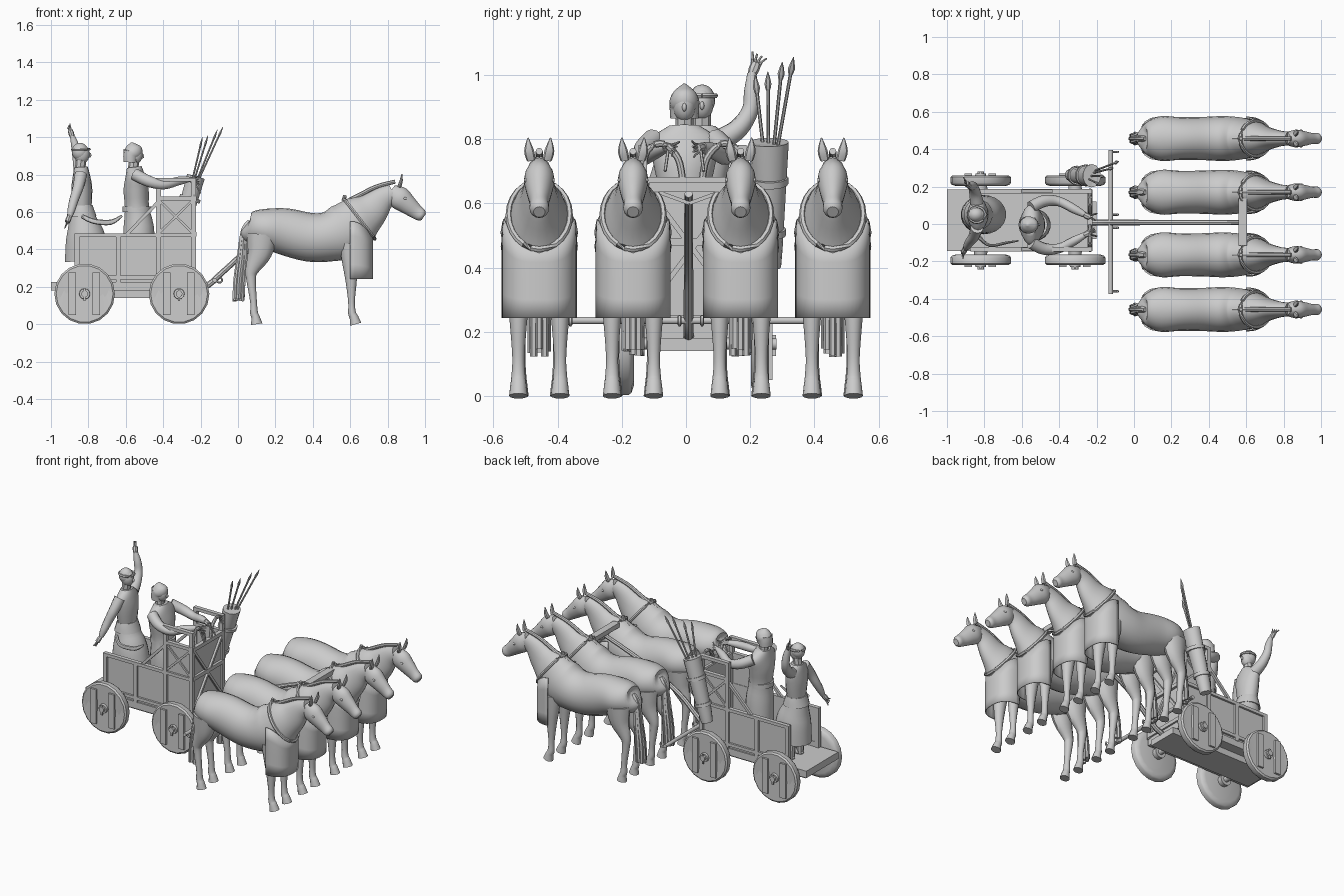
import bpy, bmesh, math, random
from mathutils import Vector as V
random.seed(4)
YC = 0.02  # wagon centre line


def finish(name, bm):
    bmesh.ops.recalc_face_normals(bm, faces=bm.faces)
    me = bpy.data.meshes.new(name)
    bm.to_mesh(me)
    bm.free()
    ob = bpy.data.objects.new(name, me)
    bpy.context.collection.objects.link(ob)
    return ob


def loft(name, rings, n=14, steps=4, turn=0.0):
    """Skin over rings (x, y, z, half width, half depth), smoothed along the path."""
    R, pts = [tuple(r) for r in rings], []
    for i in range(len(R) - 1):
        a, b, c, d = R[max(i - 1, 0)], R[i], R[i + 1], R[min(i + 2, len(R) - 1)]
        for k in range(steps):
            t = k / steps
            pts.append([q + 0.5 * t * (r - p + t * (2*p - 5*q + 4*r - s + t * (3*(q - r) + s - p)))
                        for p, q, r, s in zip(a, b, c, d)])
    pts.append(list(R[-1]))
    bm, prev = bmesh.new(), None
    for i, p in enumerate(pts):
        t = (V(pts[min(i + 1, len(pts) - 1)][:3]) - V(pts[max(i - 1, 0)][:3])).normalized()
        ref = V((0, 1, 0)) if abs(t.y) < 0.9 else V((1, 0, 0))
        side = (ref - t * ref.dot(t)).normalized()
        up = t.cross(side)
        ring = []
        for k in range(n):
            a = math.tau * k / n + turn
            ring.append(bm.verts.new(V(p[:3]) + side * p[3] * math.cos(a) + up * p[4] * math.sin(a)))
        if prev:
            for k in range(n):
                bm.faces.new((prev[k], prev[(k + 1) % n], ring[(k + 1) % n], ring[k]))
        else:
            bm.faces.new(ring[::-1])
        prev = ring
    bm.faces.new(prev)
    return finish(name, bm)


def tube(name, pts, r, r2=None, n=8, steps=4):
    m, r2 = len(pts) - 1, r if r2 is None else r2
    return loft(name, [(*p, r + (r2 - r) * i / m, r + (r2 - r) * i / m) for i, p in enumerate(pts)], n, steps)


def beam(name, p, q, r):
    return loft(name, [(*p, r, r), (*q, r, r)], 4, 1, math.pi / 4)


def box(name, x0, x1, y0, y1, z0, z1):
    bm = bmesh.new()
    bmesh.ops.create_cube(bm, size=1)
    for v in bm.verts:
        v.co = ((x0 + x1) / 2 + v.co.x * (x1 - x0), (y0 + y1) / 2 + v.co.y * (y1 - y0),
                (z0 + z1) / 2 + v.co.z * (z1 - z0))
    return finish(name, bm)


def ball(name, c, sx, sy, sz):
    bm = bmesh.new()
    bmesh.ops.create_uvsphere(bm, u_segments=18, v_segments=12, radius=1)
    for v in bm.verts:
        v.co = V(c) + V((v.co.x * sx, v.co.y * sy, v.co.z * sz))
    return finish(name, bm)


def hand(name, p, d):
    p, d = V(p), V(d).normalized()
    side = d.cross(V((1, 0.3, 0))).normalized()
    loft(name + "_palm", [(*p, .013, .012), (*(p + d * .02), .017, .015), (*(p + d * .04), .014, .014)], 8)
    for k in range(-2, 2):
        b = p + d * .033 + side * (k + .5) * .008
        tube(name + "_finger", [b, b + d * .02 + side * k * .003, b + d * .036 + side * (k + .5) * .009],
             .005, .003, 6, 2)


def horse(y):
    def side_loft(name, rows, oy=0, n=16):
        return loft(name, [(x, y + oy, z, w, d) for x, z, w, d in rows], n)
    side_loft("horse_body", [(.04, .525, .025, .03), (.06, .515, .08, .08), (.14, .512, .119, .105),
              (.25, .495, .114, .125), (.38, .465, .116, .13), (.48, .467, .12, .133), (.575, .50, .112, .15),
              (.65, .563, .09, .128), (.715, .612, .06, .095), (.775, .67, .043, .066), (.83, .70, .036, .05)], 0, 20)
    side_loft("horse_head", [(.815, .71, .03, .04), (.86, .677, .047, .062), (.905, .64, .041, .052),
              (.95, .603, .03, .04), (.98, .582, .03, .033), (.993, .573, .018, .02)])
    tube("mane", [(.53, y, .628), (.64, y, .685), (.74, y, .735), (.84, y, .762)], .013, .011)
    for s in (-1, 1):
        side_loft("hind_leg", [(.13, .48, .055, .085), (.115, .38, .045, .065), (.075, .29, .028, .036),
                  (.07, .24, .022, .026), (.083, .12, .019, .018), (.086, .06, .022, .021),
                  (.094, .035, .025, .023), (.10, 0, .029, .031)], s * .062, 12)
        side_loft("front_leg", [(.60, .43, .045, .06), (.60, .33, .037, .043), (.605, .23, .027, .03),
                  (.607, .12, .019, .018), (.61, .06, .022, .021), (.62, .035, .025, .024),
                  (.63, 0, .029, .031)], s * .065, 12)
        loft("ear", [(.862, y + s * .025, .735, .014, .01), (.872, y + s * .032, .765, .015, .009),
                     (.876, y + s * .035, .804, .002, .002)], 8)
        ball("eye", (.893, y + s * .042, .672), .009, .006, .007)
    # tail of loose strands
    for k in range(8):
        a = math.tau * k / 8
        dx, dy, e = .022 * math.cos(a), .024 * math.sin(a), random.uniform(.12, .15)
        tube("tail_strand", [(.06, y, .55), (.035 + dx * .4, y + dy * .4, .50), (.022 + dx * .8, y + dy * .8, .36),
             (.008 + dx, y + dy, .24), (.003 + dx, y + dy, e)], .013, .012, 6, 3)
    # chest cloth hanging from the neck strap
    bm, rows = bmesh.new(), []
    for i in range(25):
        a = (i / 12 - 1) * math.pi / 2
        c, s = math.cos(a), math.sin(a)
        top = .475 + .075 * abs(s) ** 3
        x, w = .60 + .122 * abs(c) ** .8, .117 * math.copysign(abs(s) ** .8, s)
        rows.append([bm.verts.new((x, y + w * (1 - .03 * (j == 4)), .242 + (top - .242) * j / 4)) for j in range(5)])
    for p, q in zip(rows, rows[1:]):
        for j in range(4):
            bm.faces.new((p[j], q[j], q[j + 1], p[j + 1]))
    finish("chest_cloth", bm).modifiers.new("thickness", "SOLIDIFY").thickness = .006
    ring = []
    for k in range(25):
        a = math.tau * k / 24
        ring.append((.65 - .082 * math.cos(a), y + .095 * math.sin(a), .563 + .106 * math.cos(a)))
    tube("neck_strap", ring, .010, None, 6, 1)
    tube("strap_ring", [(.565, y, .66), (.572, y, .69)], .012, .009)


for hy in (.457, .17, -.165, -.457):
    horse(hy)

# wagon bed, floor and rear step
box("floor", -1.0, -.23, YC - .165, YC + .165, .18, .225)
box("centre_beam", -.95, -.2, YC - .10, YC + .10, .14, .18)
box("front_panel", -.25, -.238, YC - .16, YC + .16, .22, .68)
for z in (.24, .48, .67):
    box("front_rail", -.24, -.222, YC - .165, YC + .165, z - .012, z + .012)
for s in (-1, 1):
    yo, yi = YC + s * .155, YC + s * .145
    box("side_panel", -.865, -.24, min(yo, yi), max(yo, yi), .22, .47)
    box("upper_side_panel", -.43, -.24, min(yo, yi), max(yo, yi), .47, .68)
    beam("diagonal_front", (-.232, YC - s * .15, .26), (-.232, YC + s * .15, .66), .011)
    yo = YC + s * .155
    for x, z in ((-.86, .48), (-.64, .48), (-.425, .78), (-.238, .78)):
        box("side_post", x - .013, x + .013, yo - .013, yo + .013, .22, z)
    for x0, z in ((-.873, .25), (-.873, .475), (-.438, .672), (-.438, .772)):
        box("side_rail", x0, -.225, yo - .013, yo + .013, z - .01, z + .01)
    beam("brace", (-.60, yo, .475), (-.43, yo, .65), .012)
    yp = YC + s * .157
    beam("cross_brace", (-.42, yp, .49), (-.245, yp, .66), .009)
    beam("cross_brace", (-.42, yp, .66), (-.245, yp, .49), .009)
    # rein hoops above the front panel
    tube("rein_hoop", [(-.235, YC + s * h, z) for h, z in
         ((.03, .67), (.045, .74), (.09, .785), (.14, .765), (.16, .68))], .011)
    # solid wheels with two battens, hub and linch pin
    for wx in (-.82, -.315):
        def at(o):
            return YC + s * o
        loft("wheel", [(wx, at(o), .162, r, r) for o, r in
             ((.182, .13), (.19, .155), (.20, .162), (.23, .162), (.238, .152), (.232, .11))], 18, 1)
        for bx in (-.067, .063):
            box("wheel_batten", wx + bx - .02, wx + bx + .02, min(at(.22), at(.25)), max(at(.22), at(.25)), .05, .275)
        tube("hub", [(wx, at(.15), .162), (wx, at(.25), .162)], .038, .028, 12, 1)
        tube("axle_end", [(wx, at(0), .162), (wx, at(.262), .162)], .018, None, 10, 1)
        beam("linch_pin", (wx, at(.255), .125), (wx, at(.255), .19), .007)

# draught pole, yoke and cross bar with hooks
tube("pole", [(-.45, .008, .165), (-.2, .008, .19), (-.08, .008, .28), (.05, .008, .39), (.3, .008, .52),
              (.6, .008, .63)], .017, .013, 8)
box("yoke", .56, .605, -.115, .135, .635, .665)
for s in (-1, 1):
    beam("yoke_brace", (.59, .01, .60), (.59, .01 + s * .11, .64), .008)
tube("cross_bar", [(-.125, -.375, .235), (-.125, .395, .235)], .012, None, 10, 1)
for hy in (-.36, -.02, .05, .385):
    tube("hook", [(-.125, hy, .235), (-.10, hy, .222), (-.085, hy, .232), (-.09, hy, .248)], .006, None, 6)

# quiver and javelins
loft("quiver", [(-.335, .262, .40, .034, .036), (-.32, .261, .46, .04, .042), (-.225, .258, .79, .062, .05),
                (-.226, .258, .785, .052, .042), (-.235, .258, .75, .048, .04)], 14, 1)
for k, (x, z) in ((.25, (-.308, .50)), (.75, (-.26, .66))):
    tube("quiver_band", [(x, .26, z), (x + .006, .26, z + .02)], .048 + .014 * k, None, 14, 1)
for tip in ((-.19, .215, 1.0), (-.16, .255, 1.01), (-.11, .30, 1.04), (-.08, .335, 1.055)):
    b, t = V((-.28, .258, .62)), V(tip)
    d = (t - b).normalized()
    tube("javelin_shaft", [b, t - d * .06], .0055, None, 6, 1)
    loft("javelin_head", [(*(t - d * .065), .004, .004), (*(t - d * .04), .011, .007), (*t, .001, .001)], 6, 2)


def head(name, x, y, z):
    ball(name + "_head", (x, y, z), .042, .036, .052)
    ball(name + "_nose", (x + .042, y, z - .006), .009, .007, .013)
    tube(name + "_neck", [(x - .01, y, z - .09), (x - .004, y, z - .03)], .028)


# driver: robe, helmet, arms reaching to the reins
dy = -.005
loft("driver_robe", [(-.54, dy, .23, .08, .075), (-.53, dy, .48, .085, .085), (-.54, dy, .62, .078, .066),
     (-.545, dy, .72, .096, .068), (-.55, dy, .795, .108, .052), (-.555, dy, .84, .05, .04)], 18)
tube("driver_belt", [(-.54, dy, .60), (-.54, dy, .63)], .078, None, 16, 1)
head("driver", -.552, dy, .905)
loft("helmet", [(-.575, dy, .865, .044, .038), (-.572, dy, .90, .046, .042), (-.562, dy, .925, .045, .052),
     (-.566, dy, .95, .031, .036), (-.57, dy, .972, .004, .004)], 16)
for s in (-1, 1):
    loft("driver_arm", [(-.55, dy + s * .095, .80, .034, .034), (-.48, dy + s * .128, .765, .032, .032),
         (-.40, dy + s * .125, .745, .026, .026), (-.32, dy + s * .085, .765, .024, .024),
         (-.265, dy + s * .055, .775, .016, .016)], 10)
    hand("driver_hand", (-.27, dy + s * .057, .775), (1, -s * .5, -.1))
    tube("rein", [(-.24, dy + s * .05, .77), (-.2, dy + s * .06, .70)], .005, None, 6)

# warrior: skirt, torso, wreath, one raised arm
wy = .05
loft("warrior_skirt", [(-.805, wy, .34, .105, .122), (-.815, wy, .47, .098, .105), (-.83, wy, .56, .078, .075),
     (-.835, wy, .64, .062, .052)], 22)
loft("warrior_torso", [(-.835, wy, .60, .062, .05), (-.835, wy, .72, .085, .056), (-.837, wy, .795, .09, .046),
     (-.84, wy, .84, .042, .036)], 16)
loft("warrior_belt", [(-.833, wy, .575, .082, .078), (-.834, wy, .61, .076, .066), (-.835, wy, .635, .07, .058)], 18)
head("warrior", -.835, wy, .91)
ball("hair", (-.845, wy, .922), .044, .041, .048)
tube("wreath", [(-.84 + .045 * math.cos(math.tau * k / 16), wy + .042 * math.sin(math.tau * k / 16), .935)
                for k in range(17)], .008, None, 6, 1)
for s in (-1, 1):
    tube("warrior_leg", [(-.83, wy + s * .045, .42), (-.83, wy + s * .045, .23)], .03, .02)
    ball("warrior_foot", (-.81, wy + s * .045, .24), .045, .02, .018)
loft("raised_arm", [(-.84, .115, .80, .036, .036), (-.85, .165, .835, .031, .031), (-.86, .20, .89, .026, .026),
     (-.87, .204, .95, .023, .023), (-.885, .205, 1.005, .014, .014)], 10)
hand("raised_hand", (-.885, .205, 1.0), (-.3, .35, .9))
loft("lowered_arm", [(-.84, -.02, .80, .035, .035), (-.855, -.065, .73, .03, .03), (-.875, -.09, .67, .026, .026),
     (-.89, -.115, .615, .022, .022), (-.90, -.13, .575, .014, .014)], 10)
hand("lowered_hand", (-.90, -.13, .578), (-.3, -.5, -.8))
loft("curved_sheath", [(-.83, -.07, .575, .012, .012), (-.77, -.115, .55, .008, .014), (-.68, -.10, .545, .007, .014),
     (-.62, -.09, .58, .004, .006)], 8)

bpy.ops.object.select_all(action='SELECT')
bpy.context.view_layer.objects.active = bpy.context.selected_objects[0]
bpy.ops.object.shade_smooth_by_angle(angle=math.radians(38))
